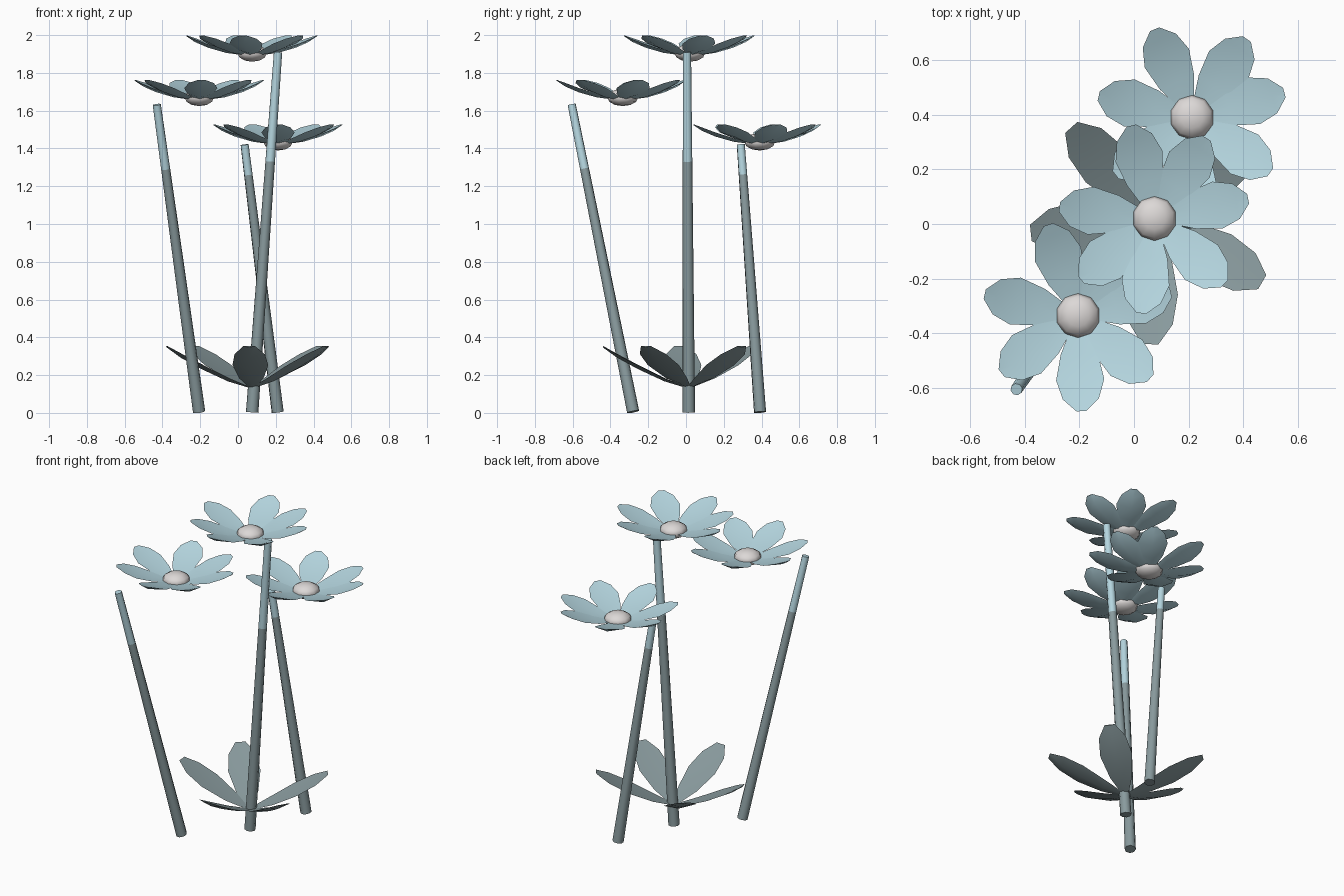
import bpy, bmesh, math
from mathutils import Vector, Matrix

if "Cube" in bpy.data.objects:
    bpy.data.objects.remove(bpy.data.objects["Cube"], do_unlink=True)


def material(name, rgb):
    m = bpy.data.materials.new(name)
    m.use_nodes = True
    m.diffuse_color = (*rgb, 1)
    m.node_tree.nodes["Principled BSDF"].inputs["Base Color"].default_value = (*rgb, 1)
    return m


PETAL = material("pale blue", (0.46, 0.67, 0.74))
HEART = material("soft white", (0.72, 0.69, 0.68))
GREEN = material("grey teal", (0.25, 0.325, 0.34))


def finish(name, bm, mats, angle=50):
    bmesh.ops.recalc_face_normals(bm, faces=bm.faces)
    mesh = bpy.data.meshes.new(name)
    bm.to_mesh(mesh)
    bm.free()
    for m in mats:
        mesh.materials.append(m)
    ob = bpy.data.objects.new(name, mesh)
    bpy.context.collection.objects.link(ob)
    bpy.ops.object.select_all(action="DESELECT")
    ob.select_set(True)
    bpy.context.view_layer.objects.active = ob
    bpy.ops.object.shade_smooth_by_angle(angle=math.radians(angle))
    return ob


def add_blade(bm, stations, angle, cup, thick):
    """Cupped lens-shaped blade; stations are (reach, half width, height)."""
    turn = Matrix.Rotation(math.radians(angle), 3, "Z")
    rings = []
    for r, w, z in stations:
        lift = cup * w
        t = thick * min(1, w * 15)
        pts = [(r, -w, z + lift), (r, 0, z - t / 2), (r, w, z + lift), (r, 0, z + t / 2)]
        rings.append([bm.verts.new(turn @ Vector(p)) for p in pts])
    for a, b in zip(rings, rings[1:]):
        for i in range(4):
            j = (i + 1) % 4
            bm.faces.new((a[i], a[j], b[j], b[i]))
    bm.faces.new(rings[0][::-1])
    bm.faces.new(rings[-1])


def blades(name, centre, angles, stations, cup, thick, mat):
    bm = bmesh.new()
    for a in angles:
        add_blade(bm, stations, a, cup, thick)
    bmesh.ops.translate(bm, verts=bm.verts, vec=centre)
    return finish(name, bm, [mat])


def flower_heart(name, centre):
    bm = bmesh.new()
    bmesh.ops.create_uvsphere(bm, u_segments=10, v_segments=6, radius=0.082)
    bmesh.ops.scale(bm, vec=(1, 1, 0.56), verts=bm.verts)
    bmesh.ops.translate(bm, verts=bm.verts, vec=centre)
    finish(name, bm, [HEART], 60)


def stem(name, foot, top, split):
    """Tapered stem whose part above the height split is pale."""
    foot, top = Vector(foot), Vector(top)
    axis = top - foot
    turn = axis.to_track_quat("Z", "Y")
    bm = bmesh.new()
    rings = []
    for f in (0, split / top.z, 1):
        rad = 0.033 - 0.011 * f
        spot = foot + axis * f
        rings.append([bm.verts.new(spot + turn @ Vector(
            (rad * math.cos(k * math.tau / 8), rad * math.sin(k * math.tau / 8), 0)))
            for k in range(8)])
    for n, (a, b) in enumerate(zip(rings, rings[1:])):
        for i in range(8):
            j = (i + 1) % 8
            bm.faces.new((a[i], a[j], b[j], b[i])).material_index = n
    bm.faces.new(rings[0][::-1])
    bm.faces.new(rings[2]).material_index = 1
    finish(name, bm, [GREEN, PETAL])


# Flower heads: name, base point, petal directions
PETAL_SHAPE = [(0.04, 0.025, 0.0), (0.14, 0.068, 0.018), (0.235, 0.088, 0.045),
               (0.305, 0.066, 0.075), (0.35, 0.018, 0.1)]
HEADS = [
    ("tall", (0.075, 0.02, 1.895), (12, 57, 104, 173, 220, 262, 317)),
    ("middle", (-0.205, -0.335, 1.66), (14, 57, 108, 167, 217, 272, 319)),
    ("short", (0.212, 0.39, 1.425), (15, 55, 113, 167, 217, 270, 325)),
]
for label, base, angles in HEADS:
    blades(label + "_flower_petals", base, angles, PETAL_SHAPE, 0.17, 0.014, PETAL)
    flower_heart(label + "_flower_heart", Vector(base) + Vector((0, 0, 0.01)))

# Stems
stem("tall_stem", (0.075, 0.015, 0.003), (0.212, 0.005, 1.91), 1.33)
stem("middle_stem", (-0.206, -0.28, 0.006), (-0.43, -0.605, 1.632), 1.29)
stem("short_stem", (0.21, 0.392, 0.004), (0.035, 0.29, 1.42), 1.26)

# Leaves around the foot of the tall stem
LEAF_SHAPE = [(0.015, 0.02, 0.0), (0.13, 0.065, 0.04), (0.27, 0.095, 0.105),
              (0.38, 0.08, 0.165), (0.455, 0.03, 0.215)]
blades("leaves", (0.075, 0.015, 0.135), (38, 132, 186, 268, 330),
       LEAF_SHAPE, 0.14, 0.016, GREEN)
